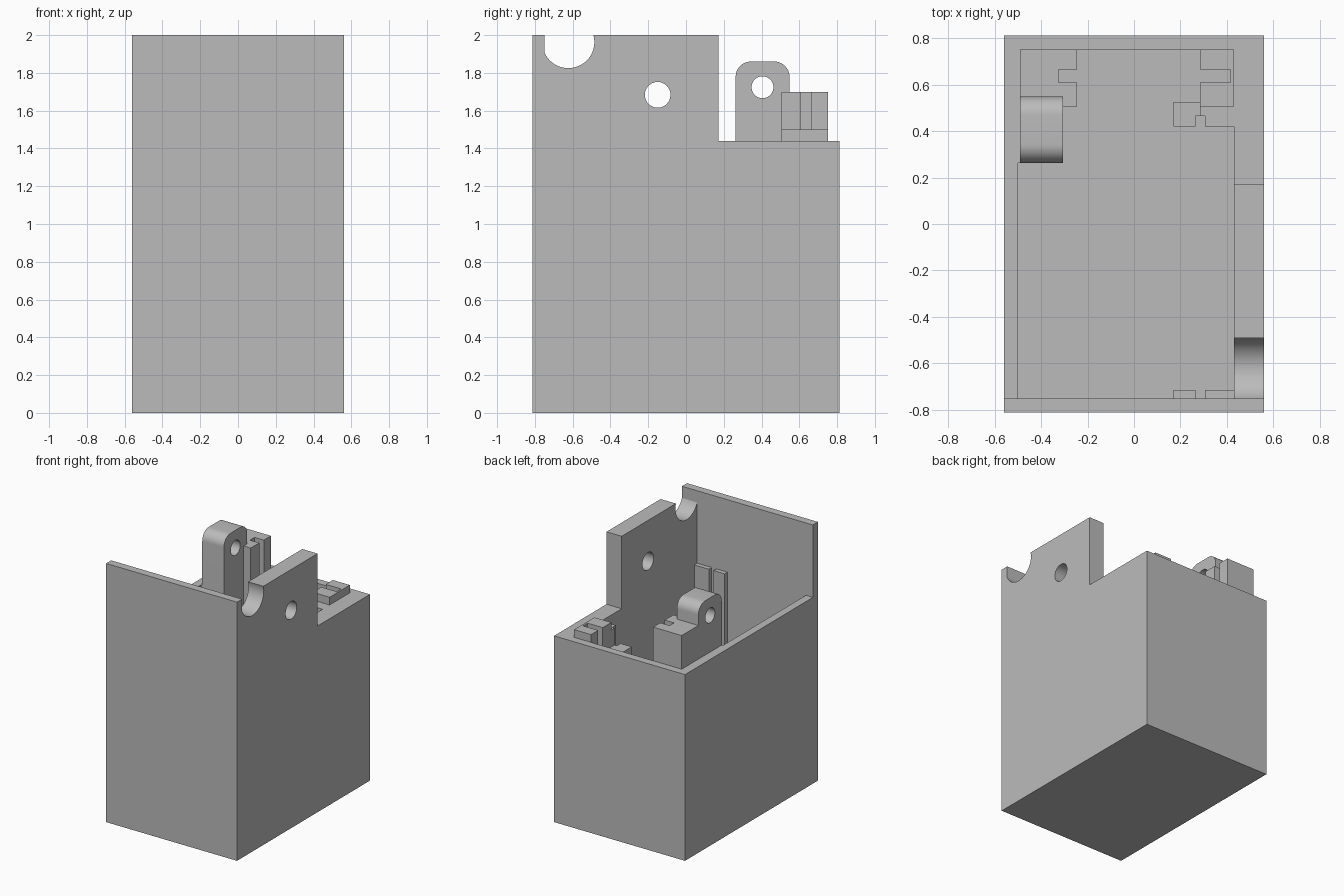
import bpy
import math

if "Cube" in bpy.data.objects:
    bpy.data.objects.remove(bpy.data.objects["Cube"], do_unlink=True)

grey = bpy.data.materials.new("plain grey")
grey.use_nodes = True
grey.diffuse_color = (0.5, 0.5, 0.5, 1)
grey.node_tree.nodes["Principled BSDF"].inputs["Base Color"].default_value = (0.5, 0.5, 0.5, 1)

# Main levels and wall planes
HALF_X, HALF_Y = 0.56, 0.812
RIM, TOP, FLOOR = 1.44, 2.0, 0.06
LEFT, RIGHT, FRONT, BACK = -0.5, 0.43, -0.75, 0.752


def prism(name, outline, lo, hi, axis="z"):
    """Extrude an outline: (x, y) along z, or (y, z) along x."""
    place = (lambda a, b, h: (a, b, h)) if axis == "z" else (lambda a, b, h: (h, a, b))
    n = len(outline)
    verts = [place(a, b, h) for h in (lo, hi) for a, b in outline]
    faces = [list(range(n))[::-1], list(range(n, 2 * n))]
    faces += [[i, (i + 1) % n, n + (i + 1) % n, n + i] for i in range(n)]
    mesh = bpy.data.meshes.new(name)
    mesh.from_pydata(verts, [], faces)
    mesh.materials.append(grey)
    ob = bpy.data.objects.new(name, mesh)
    bpy.context.collection.objects.link(ob)
    return ob


def box(name, x0, x1, y0, y1, z0, z1):
    return prism(name, [(x0, y0), (x1, y0), (x1, y1), (x0, y1)], z0, z1)


def arc(cy, cz, r, start, end, steps):
    angles = [math.radians(start + (end - start) * i / steps) for i in range(steps + 1)]
    return [(cy + r * math.cos(a), cz + r * math.sin(a)) for a in angles]


def drill(ob, y, z, r):
    """Cut a round hole running along x."""
    cutter = prism("hole_cutter", arc(y, z, r, 0, 360, 48)[:-1], -1, 1, "x")
    cutter.hide_render = True
    mod = ob.modifiers.new("hole", "BOOLEAN")
    mod.operation, mod.solver, mod.object = "DIFFERENCE", "EXACT", cutter
    graph = bpy.context.evaluated_depsgraph_get()
    cut = bpy.data.meshes.new_from_object(ob.evaluated_get(graph))
    ob.modifiers.clear()
    ob.data = cut
    bpy.data.objects.remove(cutter, do_unlink=True)


def smooth(ob):
    bpy.ops.object.select_all(action="DESELECT")
    ob.select_set(True)
    bpy.context.view_layer.objects.active = ob
    bpy.ops.object.shade_smooth_by_angle(angle=math.radians(30))


# Housing shell
box("floor", -HALF_X, HALF_X, -HALF_Y, HALF_Y, 0, FLOOR)
box("front_wall", -HALF_X, HALF_X, -HALF_Y, FRONT, FLOOR, TOP)
box("back_wall", -HALF_X, HALF_X, BACK, HALF_Y, FLOOR, RIM)
box("low_wall", -HALF_X, LEFT, FRONT, BACK, FLOOR, RIM)

# Thick wall with raised section, cable notch and pivot hole
tall_wall = prism("tall_wall", [(FRONT, FLOOR), (BACK, FLOOR), (BACK, RIM), (0.172, RIM),
                                (0.172, TOP), (FRONT, TOP)], RIGHT, HALF_X, "x")
drill(tall_wall, -0.623, 1.963, 0.138)
drill(tall_wall, -0.15, 1.684, 0.068)
smooth(tall_wall)

# Rounded pivot post with hole
y0, y1, top, r = 0.263, 0.548, 1.86, 0.08
outline = [(y0, FLOOR), (y1, FLOOR)]
outline += arc(y1 - r, top - r, r, 0, 90, 10) + arc(y0 + r, top - r, r, 90, 180, 10)
post = prism("pivot_post", outline, -0.49, -0.305, "x")
drill(post, 0.405, 1.724, 0.058)
smooth(post)

# Filler joining the post and corner block to the low wall
box("post_filler", LEFT, -0.49, y0, BACK, FLOOR, RIM)

# Grooved corner blocks, open toward the middle
for name, inner, outer, depth, height in (
        ("tall_corner_block", -0.245, -0.49, -0.325, 1.7),
        ("short_corner_block", 0.285, RIGHT, 0.415, 1.5)):
    prism(name, [(outer, 0.505), (inner, 0.505), (inner, 0.61), (depth, 0.61),
                 (depth, 0.665), (inner, 0.665), (inner, BACK), (outer, BACK)],
          FLOOR, height)

# Board slot at the back: low inner arm and rim-height outer arm
prism("slot_inner_arm", [(0.17, 0.42), (0.265, 0.42), (0.265, 0.465), (0.285, 0.465),
                         (0.285, 0.525), (0.17, 0.525)], FLOOR, 1.31)
prism("slot_outer_arm", [(0.305, 0.42), (RIGHT, 0.42), (RIGHT, 0.505), (0.285, 0.505),
                         (0.285, 0.465), (0.305, 0.465)], FLOOR, RIM)

# Board slot rails on the front wall
for name, x0, x1 in (("inner_rail", 0.17, 0.265), ("outer_rail", 0.305, RIGHT)):
    box(name, x0, x1, FRONT, -0.715, FLOOR, RIM)
